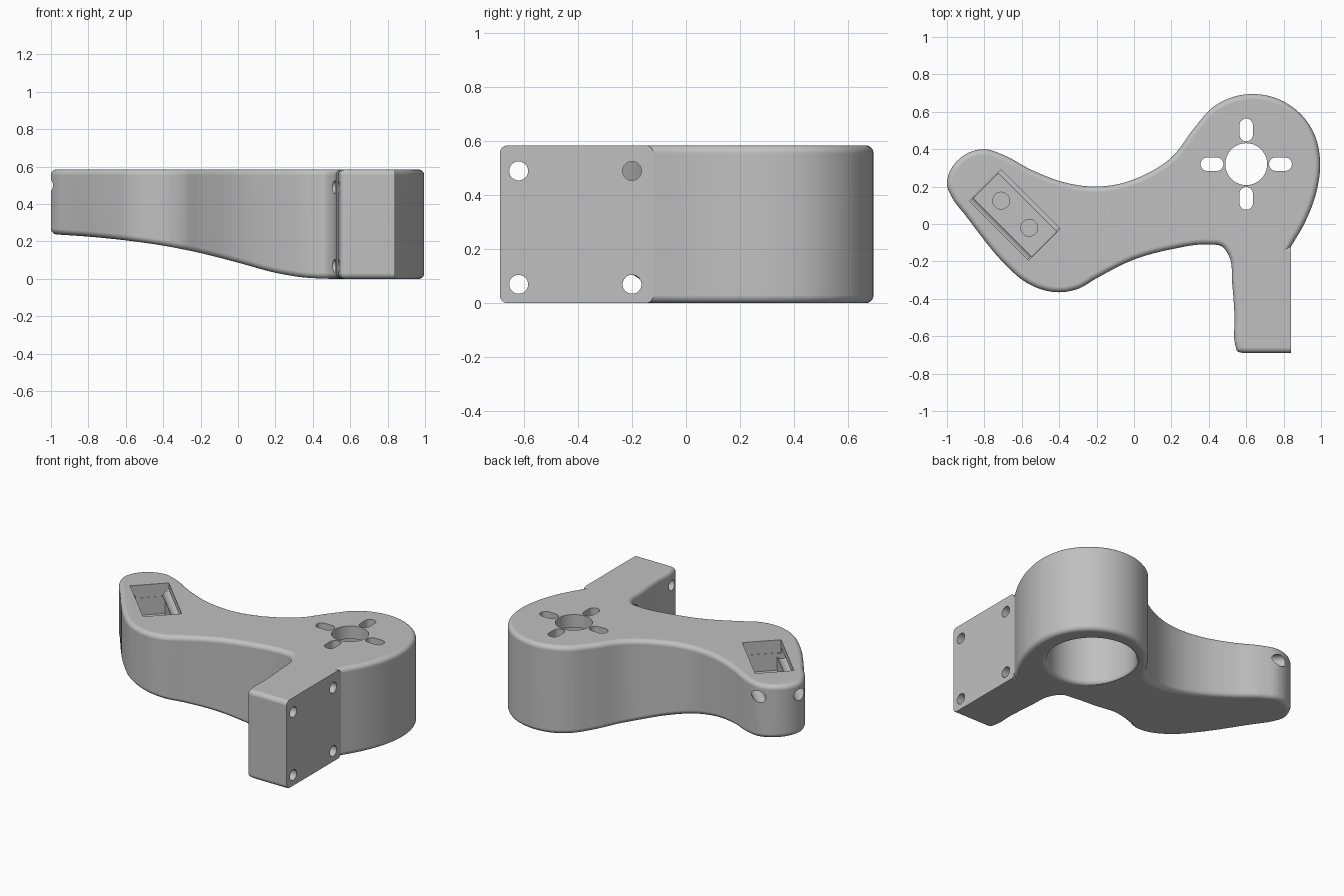
import bpy, bmesh, math
from mathutils import Matrix, Vector
from mathutils.geometry import interpolate_bezier

if "Cube" in bpy.data.objects:
    bpy.data.objects.remove(bpy.data.objects["Cube"])

H = 0.585      # overall height
R = 0.03       # edge rounding
PAD_X = 0.84   # flat mounting face

grey = bpy.data.materials.new("plain grey")
grey.use_nodes = True
grey.diffuse_color = (0.53, 0.53, 0.53, 1)
grey.node_tree.nodes["Principled BSDF"].inputs["Base Color"].default_value = grey.diffuse_color


def smooth_path(points, steps=7):
    """Dense smooth curve through a few points."""
    pts = [Vector((x, y, 0)) for x, y in points]
    tangents = []
    for i, p in enumerate(pts):
        t = Vector()
        if i > 0:
            d = p - pts[i - 1]
            t += d / d.length_squared
        if i < len(pts) - 1:
            d = pts[i + 1] - p
            t += d / d.length_squared
        tangents.append(t.normalized())
    out = [pts[0]]
    for a, b, ta, tb in zip(pts, pts[1:], tangents, tangents[1:]):
        k = (b - a).length / 3
        out += interpolate_bezier(a, a + ta * k, b - tb * k, b, steps)[1:]
    return out


def inset(path, d):
    """Closed counter-clockwise outline moved inwards with mitred corners."""
    out = []
    for i, p in enumerate(path):
        e1 = (p - path[i - 1]).normalized()
        e2 = (path[(i + 1) % len(path)] - p).normalized()
        n1, n2 = Vector((e1.y, -e1.x, 0)), Vector((e2.y, -e2.x, 0))
        out.append(p - (n1 + n2) * d / (1 + n1.dot(n2)))
    return out


def new_object(name, bm):
    bmesh.ops.recalc_face_normals(bm, faces=bm.faces[:])
    mesh = bpy.data.meshes.new(name)
    bm.to_mesh(mesh)
    bm.free()
    mesh.materials.append(grey)
    ob = bpy.data.objects.new(name, mesh)
    bpy.context.collection.objects.link(ob)
    return ob


def loft(bm, rings):
    """Skin closed rings and cap both ends."""
    loops = [[bm.verts.new(p) for p in ring] for ring in rings]
    n = len(loops[0])
    for a, b in zip(loops, loops[1:]):
        for i in range(n):
            j = (i + 1) % n
            bm.faces.new((a[i], a[j], b[j], b[i]))
    bm.faces.new(loops[0][::-1])
    bm.faces.new(loops[-1])


# Body outline: big round end, arm, small end, belly, leg
big = Vector((0.635, 0.335))
big_end = [(big.x + 0.36 * math.cos(math.radians(a)), big.y + 0.36 * math.sin(math.radians(a)))
           for a in range(0, 151, 25)]
curve = [(PAD_X, -0.12), (0.915, 0.01), (0.975, 0.17)] + big_end + [
    (0.2, 0.355), (0.05, 0.26), (-0.1, 0.21), (-0.2, 0.2), (-0.35, 0.217),
    (-0.55, 0.29), (-0.7, 0.37), (-0.8, 0.4), (-0.92, 0.36), (-0.985, 0.28),
    (-1, 0.21), (-0.975, 0.145), (-0.9, 0.045), (-0.67, -0.235), (-0.6, -0.297),
    (-0.5, -0.348), (-0.4, -0.365), (-0.3, -0.347), (-0.2, -0.29), (0, -0.19),
    (0.2, -0.135), (0.4, -0.11), (0.47, -0.12), (0.505, -0.165), (0.525, -0.32),
    (0.538, -0.5), (0.542, -0.65), (0.553, -0.68), (0.585, -0.69)]
outline = smooth_path(curve)
outline += [Vector((0.95, -0.69, 0)), Vector((0.95, -0.12, 0))]

# Rounded slab
SEG = 6
quarter = [math.radians(90 * k / SEG) for k in range(SEG + 1)]
levels = [(R * (1 - math.sin(a)), R * (1 - math.cos(a))) for a in quarter]
levels += [(d, H - z) for d, z in reversed(levels)]
bm = bmesh.new()
loft(bm, [[p + Vector((0, 0, z)) for p in inset(outline, d)] for d, z in levels])

# Underside sweeps up towards the small end
under = smooth_path([(-1.01, 0.24), (-0.8, 0.226), (-0.6, 0.206), (-0.4, 0.178), (-0.2, 0.138),
                     (0, 0.087), (0.2, 0.033), (0.35, 0.008), (0.5, 0)])


def lift(x):
    for a, b in zip(under, under[1:]):
        if a.x <= x <= b.x:
            return a.y + (b.y - a.y) * (x - a.x) / (b.x - a.x)
    return 0


for k in range(37):
    bmesh.ops.bisect_plane(bm, geom=bm.verts[:] + bm.edges[:] + bm.faces[:], dist=0.0005,
                           plane_co=(-0.96 + 0.04 * k, 0, 0), plane_no=(1, 0, 0))
for v in bm.verts:
    if v.co.z < H / 2:
        v.co.z += lift(v.co.x)
body = new_object("bracket_body", bm)

# Cutters
cutters = []


def add_cutter(bm):
    ob = new_object("cutter", bm)
    ob.hide_render = True
    cutters.append(ob)


def box(lo, hi, turn=0):
    lo, hi = Vector(lo), Vector(hi)
    bm = bmesh.new()
    bmesh.ops.create_cube(bm, size=1, matrix=Matrix.Rotation(turn, 4, "Z")
                          @ Matrix.Translation((lo + hi) / 2) @ Matrix.Diagonal((*(hi - lo), 1)))
    add_cutter(bm)


def rod(start, end, r, r2=None):
    start, end = Vector(start), Vector(end)
    axis = end - start
    bm = bmesh.new()
    bmesh.ops.create_cone(bm, cap_ends=True, segments=40, radius1=r, radius2=r2 or r, depth=axis.length,
                          matrix=Matrix.Translation((start + end) / 2)
                          @ axis.to_track_quat("Z", "Y").to_matrix().to_4x4())
    add_cutter(bm)


# Flat mounting face with four screw holes
box((PAD_X, -1, -0.2), (1.2, -0.119, 1))
for y in (-0.62, -0.2):
    for z in (0.07, 0.49):
        rod((0.4, y, z), (1.1, y, z), 0.035)

# Motor bore from below with a rounded rim, centre hole and four slots
cx, cy = 0.6, 0.32
rim = [(0.3 + 0.002, -0.1)] + [(0.27 + R * (1 - math.sin(a)), R * (1 - math.cos(a))) for a in quarter]
rim = [(r, z) for r, z in rim] + [(0.27, 0.5)]
bm = bmesh.new()
loft(bm, [[(cx + r * math.cos(t), cy + r * math.sin(t), z)
           for t in (math.tau * i / 64 for i in range(64))] for r, z in rim])
add_cutter(bm)
rod((cx, cy, 0.4), (cx, cy, 0.7), 0.112)
for q in range(4):
    out = Vector((math.cos(q * math.pi / 2), math.sin(q * math.pi / 2), 0))
    ring = []
    for i in range(24):
        t = math.tau * (i + 0.5) / 24
        shift = 0.183 + (0.025 if math.cos(t) > 0 else -0.025)
        side = Vector((-out.y, out.x, 0))
        ring.append(Vector((cx, cy, 0)) + out * (shift + 0.036 * math.cos(t)) + side * 0.036 * math.sin(t))
    bm = bmesh.new()
    loft(bm, [[p + Vector((0, 0, z)) for p in ring] for z in (0.4, 0.7)])
    add_cutter(bm)

# Diagonal pocket: wide mouth, narrower well, floor holes and two long screw holes
DIAG = math.radians(45)
turn = Matrix.Rotation(DIAG, 3, "Z")
box((-0.535, 0.262, 0.5), (-0.298, 0.707, 0.8), DIAG)
box((-0.51, 0.264, 0.385), (-0.323, 0.705, 0.6), DIAG)
for x, y in ((-0.71, 0.125), (-0.56, -0.02)):
    rod((x, y, 0.32), (x, y, 0.45), 0.045)
for u in (-0.54, -0.295):
    rod(turn @ Vector((u, 0.27, 0.5)), turn @ Vector((u, 1.15, 0.5)), 0.038)

# Cut everything and keep only the finished body
for c in cutters:
    mod = body.modifiers.new("cut", "BOOLEAN")
    mod.operation = "DIFFERENCE"
    mod.solver = "EXACT"
    mod.object = c
bpy.context.view_layer.update()
deps = bpy.context.evaluated_depsgraph_get()
finished = bpy.data.meshes.new_from_object(body.evaluated_get(deps))
body.modifiers.clear()
body.data = finished
finished.materials.clear()
finished.materials.append(grey)
for poly in finished.polygons:
    poly.material_index = 0
for c in cutters:
    bpy.data.objects.remove(c)

# Smooth curves, crisp edges
bpy.ops.object.select_all(action="DESELECT")
body.select_set(True)
bpy.context.view_layer.objects.active = body
bpy.ops.object.shade_smooth_by_angle(angle=math.radians(30))
weighted = body.modifiers.new("flat_tops", "WEIGHTED_NORMAL")
weighted.keep_sharp = True
